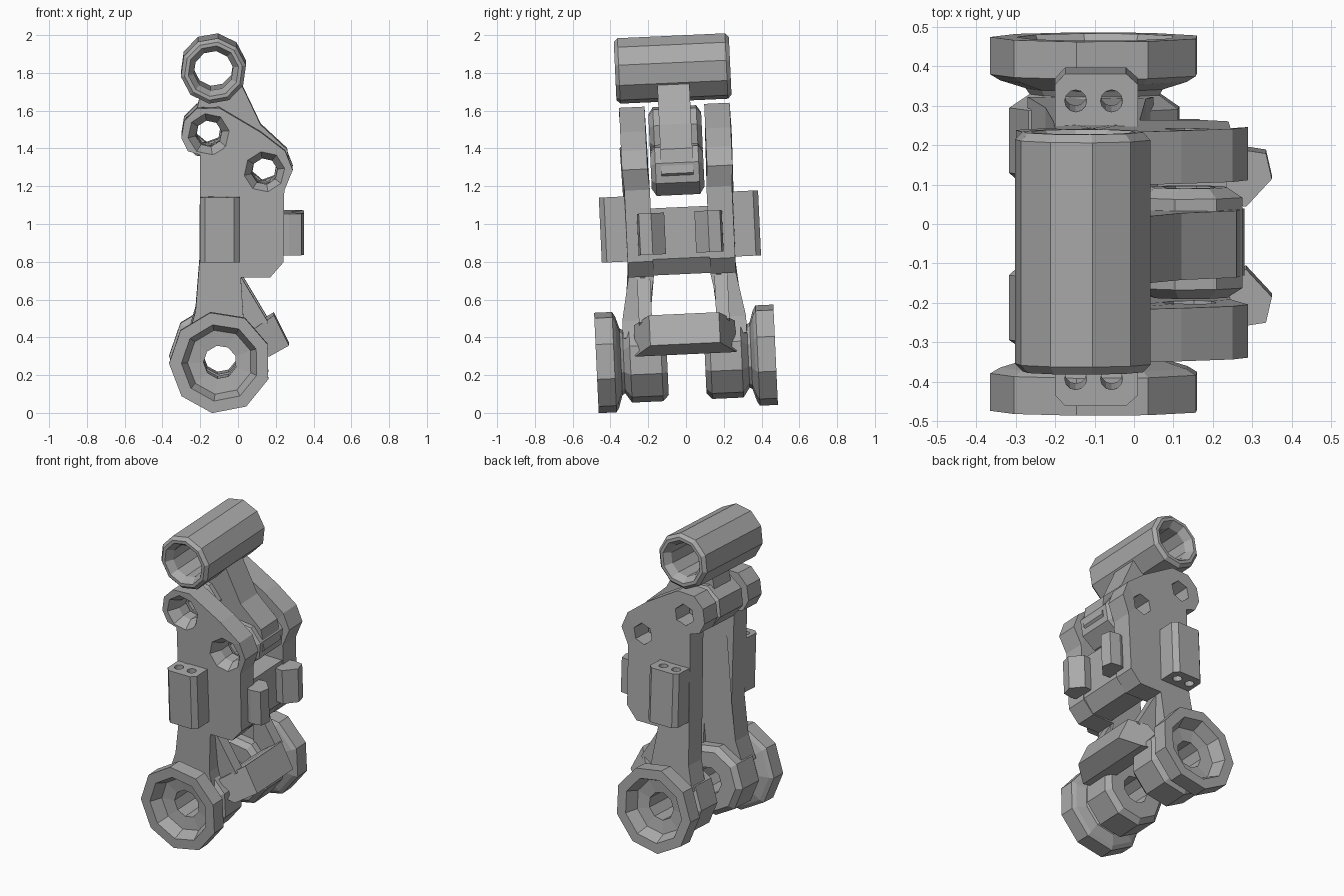
import bpy, bmesh
from math import sin, cos, radians, tau
from mathutils import Matrix, Vector

if "Cube" in bpy.data.objects:
    bpy.data.objects.remove(bpy.data.objects["Cube"])

mat = bpy.data.materials.new("plain_grey")
mat.use_nodes = True
GREY = (0.4, 0.4, 0.4, 1)
mat.diffuse_color = GREY
mat.node_tree.nodes["Principled BSDF"].inputs["Base Color"].default_value = GREY

# Whole assembly leans slightly about the lower axle
AXLE = (-0.095, 0.287)
pivot = Matrix.Translation((0, 0, AXLE[1]))
LEAN = pivot @ Matrix.Rotation(0.046, 4, 'X') @ pivot.inverted()

PIN_A, PIN_B = (-0.155, 1.49), (0.14, 1.29)


def finish(bm, name):
    bmesh.ops.recalc_face_normals(bm, faces=bm.faces)
    me = bpy.data.meshes.new(name)
    bm.to_mesh(me)
    bm.free()
    me.materials.append(mat)
    ob = bpy.data.objects.new(name, me)
    bpy.context.scene.collection.objects.link(ob)
    return ob


def prism(name, pts, lo, hi, axis='Y', shape=None):
    """Extrude an outline along Y (points x,z) or Z (points x,y)."""
    bm = bmesh.new()
    ends = []
    for h in (lo, hi):
        ends.append([bm.verts.new((a, h, b) if axis == 'Y' else (a, b, h)) for a, b in pts])
        bm.faces.new(ends[-1])
    n = len(pts)
    for i in range(n):
        j = (i + 1) % n
        bm.faces.new((ends[0][i], ends[0][j], ends[1][j], ends[1][i]))
    if shape:
        for v in bm.verts:
            shape(v.co)
    return finish(bm, name)


def lathe(name, centre, profile, n, phase=0, axis='Y', solid=False):
    """Spin (height, radius) points; ring-shaped unless solid."""
    bm = bmesh.new()
    rings = []
    for h, r in profile:
        ring = []
        for k in range(n):
            t = radians(phase) + tau * k / n
            a, b = centre[0] + r * cos(t), centre[1] + r * sin(t)
            ring.append(bm.verts.new((a, h, b) if axis == 'Y' else (a, b, h)))
        rings.append(ring)
    pairs = list(zip(rings, rings[1:]))
    if solid:
        bm.faces.new(rings[0])
        bm.faces.new(rings[-1])
    else:
        pairs.append((rings[-1], rings[0]))
    for p, q in pairs:
        for k in range(n):
            m = (k + 1) % n
            bm.faces.new((p[k], p[m], q[m], q[k]))
    return finish(bm, name)


def cut(ob, cutters):
    """Subtract the cutters, then drop them."""
    for c in cutters:
        mod = ob.modifiers.new("hole", 'BOOLEAN')
        mod.operation, mod.solver, mod.object = 'DIFFERENCE', 'EXACT', c
    dg = bpy.context.evaluated_depsgraph_get()
    me = bpy.data.meshes.new_from_object(ob.evaluated_get(dg))
    ob.modifiers.clear()
    ob.data = me
    for c in cutters:
        bpy.data.objects.remove(c)


def mirrored(s, pts):
    return [(a, s * b) for a, b in pts]


parts = []

# Top sleeve with chamfered bore
half = [(0.305, 0.155), (0.305, 0.135), (0.26, 0.105)]
sleeve = [(0.285, 0.175)] + half + [(-h, r) for h, r in reversed(half)] + [(-0.285, 0.175)]
parts.append(lathe("top_sleeve", (-0.13, 1.825), sleeve, 10, 10))

# Swing arm between the plates
arm = prism("swing_arm", [(-0.2, 1.69), (0.02, 1.74), (0.12, 1.53), (0.26, 1.4), (0.28, 1.27),
                          (0.16, 1.17), (0.02, 1.27), (-0.22, 1.4), (-0.27, 1.5), (-0.22, 1.6)],
            -0.085, 0.085)
cut(arm, [lathe("cutter", p, [(-1, 0.07), (1, 0.07)], 8, 10, solid=True) for p in (PIN_A, PIN_B)])
parts.append(arm)
for name, p in (("upper_pin_boss", PIN_A), ("lower_pin_boss", PIN_B)):
    ring = [(-0.14, 0.07), (-0.14, 0.1), (-0.115, 0.14), (0.115, 0.14), (0.14, 0.1), (0.14, 0.07)]
    parts.append(lathe(name, p, ring, 8, 15))

# Side plate outline: slanted ear, body and lower leg
PLATE = [(-0.3, 1.47), (-0.285, 1.56), (-0.22, 1.625), (-0.1, 1.63), (0.12, 1.5), (0.25, 1.4),
         (0.29, 1.3), (0.245, 1.19), (0.24, 0.81), (0.17, 0.73), (0.015, 0.73), (0.03, 0.5),
         (0.05, 0.41), (-0.27, 0.4), (-0.225, 0.55), (-0.205, 0.8), (-0.2, 1.38), (-0.265, 1.4)]

for s, side in ((-1, "front"), (1, "rear")):
    def splay(co):
        if co.z < 0.6:
            co.y += s * (0.035 if co.z < 0.52 else 0.015)
        elif co.z < 1.2:
            co.y -= s * 0.008

    plate = prism(side + "_side_plate", PLATE, s * 0.158, s * 0.293, shape=splay)
    holes = []
    for p in (PIN_A, PIN_B):
        if s < 0:
            holes.append(lathe("cutter", p, [(-0.31, 0.122), (-0.23, 0.07), (0, 0.07)], 8, 10, solid=True))
        else:
            holes.append(lathe("cutter", p, [(0.1, 0.068), (0.4, 0.068)], 6, 20, solid=True))
    cut(plate, holes)
    parts.append(plate)

    # Drilled block on the outer face
    block = prism(side + "_drilled_block",
                  mirrored(s, [(-0.2, 0.27), (0.01, 0.27), (0.01, 0.395), (-0.02, 0.422),
                               (-0.175, 0.422), (-0.2, 0.395)]), 0.815, 1.16, 'Z')
    cut(block, [lathe("cutter", (x, s * 0.353), [(0.5, 0.028), (1.5, 0.028)], 12, axis='Z', solid=True)
                for x in (-0.148, -0.057)])
    parts.append(block)

    # Stop tab on the cross block
    parts.append(prism(side + "_stop_tab",
                       mirrored(s, [(0.2, 0.09), (0.285, 0.08), (0.35, 0.15), (0.335, 0.215),
                                    (0.27, 0.225), (0.2, 0.2)]), 0.845, 1.065, 'Z'))

    # Axle boss with a flanged, recessed wheel
    hub = [(0.1, 0.088), (0.1, 0.19), (0.13, 0.222), (0.295, 0.222), (0.33, 0.17), (0.345, 0.18),
           (0.365, 0.245), (0.38, 0.27), (0.475, 0.27), (0.475, 0.205), (0.4, 0.172), (0.39, 0.088)]
    parts.append(lathe(side + "_flanged_hub", AXLE, [(s * h, r) for h, r in hub], 9, -99))

    # Gusset from leg to lower bar
    parts.append(prism(side + "_gusset", [(0, 0.73), (0.02, 0.725), (0.16, 0.49), (0.1, 0.42), (0, 0.42)],
                       s * 0.17, s * 0.24))

# Block joining the side plates
parts.append(prism("cross_block", [(0.03, 0.74), (0.17, 0.735), (0.235, 0.82), (0.235, 1.09), (0.06, 1.09)],
                   -0.2, 0.2))


# Lower bar, widening toward the hubs
def widen(co):
    if co.x < 0.17:
        co.y *= 1.45


parts.append(prism("lower_bar", [(0.02, 0.41), (0.11, 0.475), (0.19, 0.525), (0.27, 0.365),
                                 (0.165, 0.31), (0.05, 0.33)], -0.185, 0.185, shape=widen))

# Apply the lean
for ob in parts:
    ob.data.transform(LEAN)
    ob.data.update()
